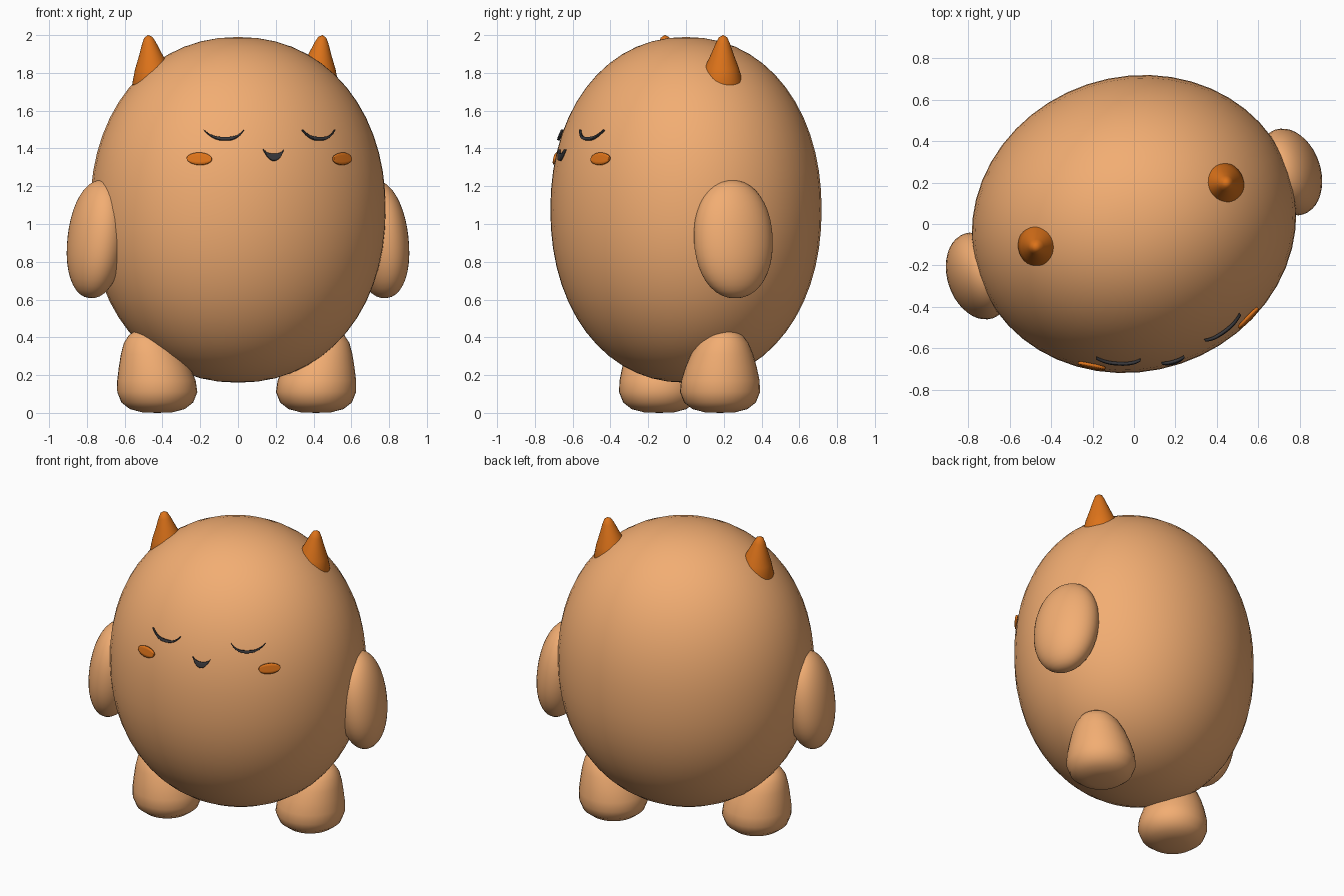
import bpy, bmesh
from math import cos, sin, pi, radians, sqrt
from mathutils import Matrix

if "Cube" in bpy.data.objects:
    bpy.data.objects.remove(bpy.data.objects["Cube"])


def material(name, color):
    m = bpy.data.materials.new(name)
    m.diffuse_color = (*color, 1)
    m.use_nodes = True
    m.node_tree.nodes["Principled BSDF"].inputs["Base Color"].default_value = m.diffuse_color
    return m


SKIN = material("skin", (0.89, 0.42, 0.17))
ORANGE = material("orange", (0.72, 0.17, 0.01))
DARK = material("dark", (0.04, 0.04, 0.045))

# Body egg: half width, half depth, half height, centre height, roundness
A, B, H, CZ, N = 0.79, 0.71, 0.915, 1.075, 2.13


def finish(bm, name, mat, matrix):
    bmesh.ops.remove_doubles(bm, verts=bm.verts, dist=1e-5)
    bmesh.ops.recalc_face_normals(bm, faces=bm.faces)
    mesh = bpy.data.meshes.new(name)
    bm.to_mesh(mesh)
    bm.free()
    mesh.materials.append(mat)
    for p in mesh.polygons:
        p.use_smooth = True
    obj = bpy.data.objects.new(name, mesh)
    obj.matrix_world = matrix
    bpy.context.collection.objects.link(obj)
    return obj


def loft(name, rings, mat, matrix, seg=40):
    """Stack elliptical rings given as (z, radius x, radius y, offset x)."""
    bm = bmesh.new()
    loops = [[bm.verts.new((ox + rx * cos(2 * pi * i / seg), ry * sin(2 * pi * i / seg), z))
              for i in range(seg)] for z, rx, ry, ox in rings]
    for lo, hi in zip(loops, loops[1:]):
        for i in range(seg):
            j = (i + 1) % seg
            bm.faces.new((lo[i], lo[j], hi[j], hi[i]))
    return finish(bm, name, mat, matrix)


def turn(deg, x=0, y=0, z=0, tilt=0):
    return (Matrix.Rotation(radians(deg), 4, 'Z') @ Matrix.Translation((x, y, z))
            @ Matrix.Rotation(radians(tilt), 4, 'Y'))


def egg_radius(t):
    return max(0, 1 - abs(t) ** N) ** (1 / N)


def egg_rings(rx, ry, rz, n=28):
    ts = [-cos(pi * i / n) for i in range(n + 1)]
    return [(rz * t, rx * egg_radius(t), ry * egg_radius(t), 0) for t in ts]


def face_patch(name, cx, half, low, thick, mat, n=20):
    """Thin patch lying on the front of the body."""
    bm = bmesh.new()
    rows = []
    for i in range(n + 1):
        s = -cos(pi * i / n)
        row = []
        for k in range(5):
            x, z = cx + half * s, low(s) + thick(s) * k / 4
            r = egg_radius((z - CZ) / H)
            y = -(B * r + 0.01) * sqrt(1 - (x / (A * r + 0.01)) ** 2)
            row.append(bm.verts.new((x, y, z)))
        rows.append(row)
    for a, b in zip(rows, rows[1:]):
        for k in range(4):
            bm.faces.new((a[k], b[k], b[k + 1], a[k + 1]))
    obj = finish(bm, name, mat, turn(17))
    solid = obj.modifiers.new("thickness", 'SOLIDIFY')
    solid.thickness = 0.014
    solid.offset = 0
    return obj


# Body
loft("body", egg_rings(A, B, H), SKIN, turn(18.5, z=CZ), 48)

# Profiles for foot (z, radius, outward shift) and horn (z, radius)
FOOT = [(0, 0, 0), (0.003, 0.08, 0), (0.02, 0.145, 0), (0.055, 0.19, 0), (0.11, 0.212, 0),
        (0.17, 0.208, 0.005), (0.24, 0.19, 0.015), (0.31, 0.165, 0.03), (0.37, 0.135, 0.045),
        (0.41, 0.1, 0.055), (0.435, 0.06, 0.06), (0.447, 0, 0.065)]
HORN = [(0, 0), (0, 0.08), (0.02, 0.108), (0.06, 0.112), (0.13, 0.09), (0.2, 0.06),
        (0.26, 0.037), (0.29, 0.022), (0.303, 0)]

for side, s in (("left", -1), ("right", 1)):
    # Arms
    loft(side + "_arm", egg_rings(0.145, 0.215, 0.315, 20), SKIN,
         turn(18.5, s * 0.79, 0, 0.92, -s * 7))
    # Feet
    loft(side + "_foot", [(z, r, r, s * o) for z, r, o in FOOT], SKIN,
         turn(21, s * 0.45, 0.02), 32)
    # Horns
    loft(side + "_horn", [(z, r, r, 0) for z, r in HORN], ORANGE,
         turn(18.5, s * 0.45, 0.045, 1.7, s * 7), 32)
    # Closed eyes
    face_patch(side + "_eye", s * 0.262, 0.1, lambda u: 1.443 + 0.053 * abs(u) ** 2.6,
               lambda u: 0.003 + 0.013 * (1 - u * u), DARK)
    # Cheeks
    face_patch(side + "_cheek", s * 0.395, 0.059,
               lambda u: 1.345 - 0.032 * sqrt(max(0, 1 - u * u)),
               lambda u: 0.064 * sqrt(max(0, 1 - u * u)), ORANGE)

# Mouth
face_patch("mouth", -0.012, 0.057, lambda u: 1.335 + 0.06 * abs(u) ** 2.2,
           lambda u: 0.036 * (1 - u * u), DARK)
